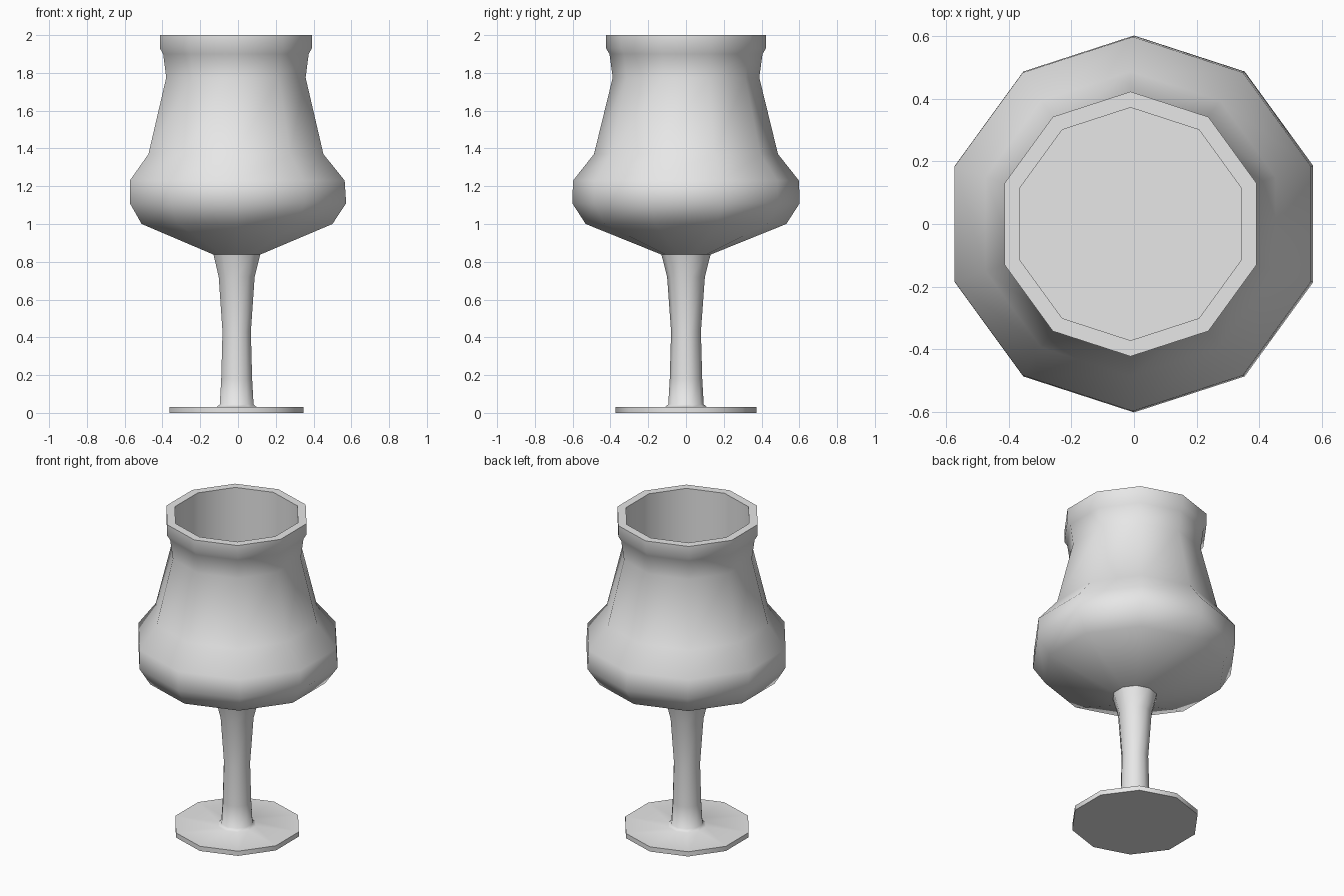
import bpy
import bmesh
from math import sin, cos, pi, radians

SIDES = 10

if "Cube" in bpy.data.objects:
    bpy.data.objects.remove(bpy.data.objects["Cube"], do_unlink=True)

# One plain grey for the whole goblet
grey = bpy.data.materials.new("light grey")
grey.use_nodes = True
colour = (0.8, 0.8, 0.8, 1)
grey.diffuse_color = colour
grey.node_tree.nodes["Principled BSDF"].inputs["Base Color"].default_value = colour


def lathe(name, profile, cap_start=True, cap_end=True):
    """Ten-sided turned part; each profile point is (radius, height, x shift)."""
    bm = bmesh.new()
    rings = []
    for radius, z, shift in profile:
        angles = [pi / 2 + 2 * pi * i / SIDES for i in range(SIDES)]
        rings.append([bm.verts.new((radius * cos(a) + shift, radius * sin(a), z))
                      for a in angles])
    for low, high in zip(rings, rings[1:]):
        for i in range(SIDES):
            j = (i + 1) % SIDES
            bm.faces.new((low[i], low[j], high[j], high[i]))
    if cap_start:
        bm.faces.new(rings[0][::-1])
    if cap_end:
        bm.faces.new(rings[-1])
    mesh = bpy.data.meshes.new(name)
    bm.to_mesh(mesh)
    bm.free()
    mesh.materials.append(grey)
    obj = bpy.data.objects.new(name, mesh)
    bpy.context.collection.objects.link(obj)
    bpy.ops.object.select_all(action="DESELECT")
    obj.select_set(True)
    bpy.context.view_layer.objects.active = obj
    bpy.ops.object.shade_smooth_by_angle(angle=radians(50))
    return obj


# Flat foot flowing into the waisted stem
lathe("foot_and_stem", [
    (0.373, 0, -0.007), (0.373, 0.03, -0.007),
    (0.112, 0.03, -0.007), (0.094, 0.045, -0.007), (0.086, 0.18, -0.007),
    (0.079, 0.43, -0.007), (0.1, 0.72, -0.007), (0.13, 0.838, -0.006),
], cap_end=False)

# Bowl: outer wall up to the lip, then a straight inner well with a flat floor
lathe("bowl", [
    (0.13, 0.838, -0.006), (0.531, 1.0, -0.005), (0.602, 1.11, 0),
    (0.598, 1.23, -0.004), (0.487, 1.37, -0.011), (0.388, 1.775, -0.011),
    (0.405, 1.9, -0.011), (0.423, 1.93, -0.011), (0.423, 2.0, -0.011),
    (0.372, 2.0, -0.011), (0.372, 0.98, -0.011),
])
